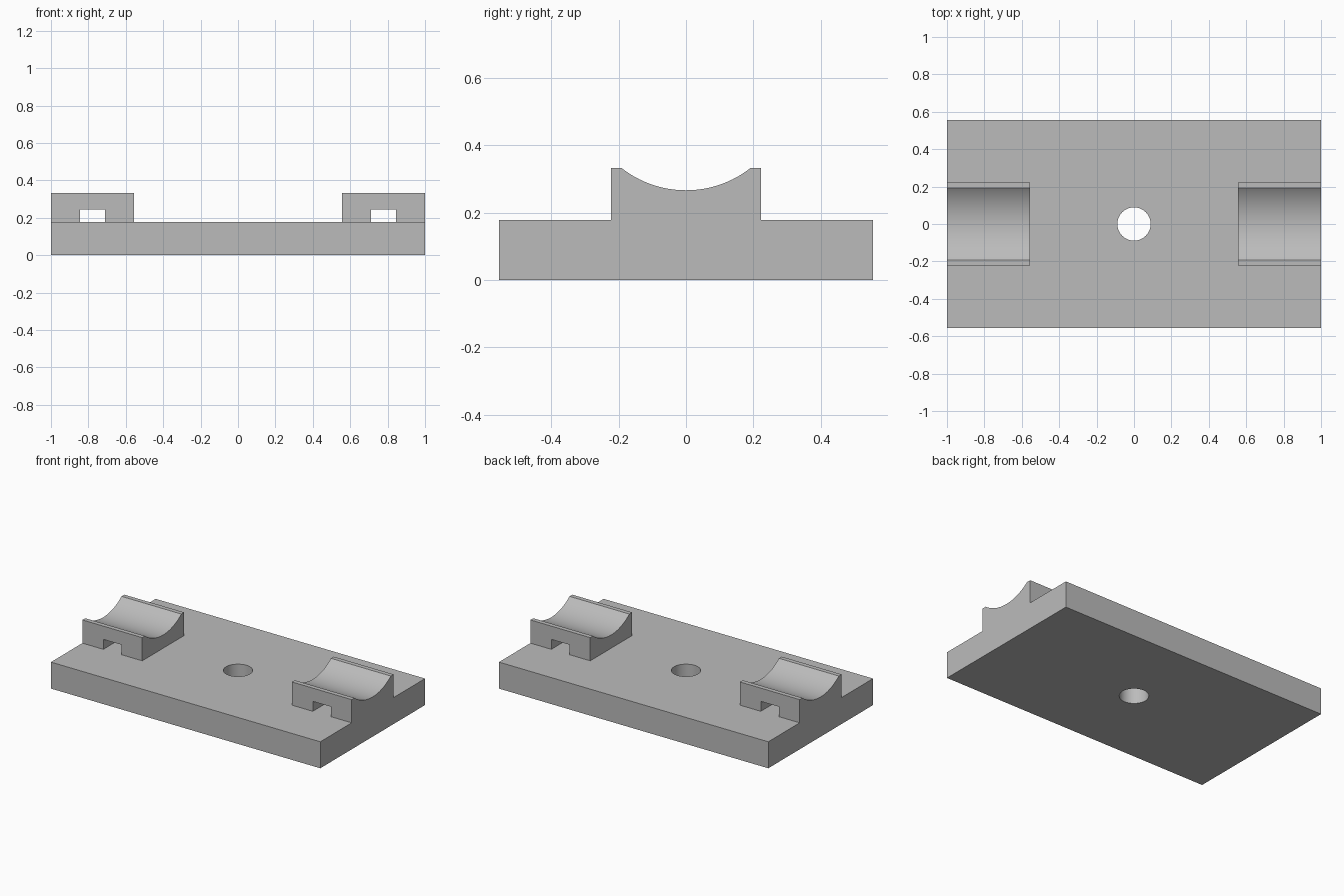
import bpy, bmesh, math
from mathutils import Matrix, Vector

cube = bpy.data.objects.get("Cube")
if cube:
    bpy.data.objects.remove(cube, do_unlink=True)

U = 2 / 90                      # one design unit, 90 along the plate
PLATE = (90, 50, 8)
SADDLE_LEN, SADDLE_HALF, SADDLE_TOP = 20, 10, 15
CRADLE_R, CRADLE_LOW = 14, 12
SLOT_MIN, SLOT_MAX, SLOT_TOP = 32, 38, 11

grey = bpy.data.materials.new("plain grey")
grey.use_nodes = True
colour = (0.5, 0.5, 0.5, 1)
grey.diffuse_color = colour
grey.node_tree.nodes["Principled BSDF"].inputs["Base Color"].default_value = colour


def finish(name, bm):
    bmesh.ops.recalc_face_normals(bm, faces=bm.faces)
    mesh = bpy.data.meshes.new(name)
    bm.to_mesh(mesh)
    bm.free()
    mesh.materials.append(grey)
    obj = bpy.data.objects.new(name, mesh)
    bpy.context.collection.objects.link(obj)
    return obj


def box(name, low, high):
    low, high = Vector(low) * U, Vector(high) * U
    bm = bmesh.new()
    bmesh.ops.create_cube(bm, size=1, matrix=Matrix.Translation((low + high) / 2)
                          @ Matrix.Diagonal((high - low).to_4d()))
    return finish(name, bm)


def combine(target, tool, operation):
    mod = target.modifiers.new(operation.title(), "BOOLEAN")
    mod.operation, mod.object, mod.solver = operation, tool, "EXACT"
    bpy.ops.object.select_all(action="DESELECT")
    bpy.context.view_layer.objects.active = target
    target.select_set(True)
    bpy.ops.object.modifier_apply(modifier=mod.name)
    bpy.data.objects.remove(tool, do_unlink=True)


def saddle(side):
    # End profile with a concave cradle, extruded along x
    centre = CRADLE_LOW + CRADLE_R
    half = math.acos((centre - SADDLE_TOP) / CRADLE_R)
    steps = 32
    arc = [(CRADLE_R * math.sin(a), centre - CRADLE_R * math.cos(a))
           for a in (half * (2 * i / steps - 1) for i in range(steps + 1))]
    foot = PLATE[2] - 3
    outline = [(-SADDLE_HALF, foot), (-SADDLE_HALF, SADDLE_TOP), *arc,
               (SADDLE_HALF, SADDLE_TOP), (SADDLE_HALF, foot)]
    end = PLATE[0] / 2
    bm = bmesh.new()
    face = bm.faces.new([bm.verts.new((side * end * U, y * U, z * U)) for y, z in outline])
    moved = bmesh.ops.extrude_face_region(bm, geom=[face], use_keep_orig=True)["geom"]
    bmesh.ops.translate(bm, vec=(-side * SADDLE_LEN * U, 0, 0),
                        verts=[v for v in moved if isinstance(v, bmesh.types.BMVert)])
    block = finish("saddle", bm)
    # Strap slot through the foot
    xs = sorted((side * SLOT_MIN, side * SLOT_MAX))
    slot = box("slot_cutter", (xs[0], -20, 0), (xs[1], 20, SLOT_TOP))
    combine(block, slot, "DIFFERENCE")
    return block


# Base plate with the two saddles joined on
body = box("saddle_plate", (-PLATE[0] / 2, -PLATE[1] / 2, 0),
           (PLATE[0] / 2, PLATE[1] / 2, PLATE[2]))
for side in (-1, 1):
    combine(body, saddle(side), "UNION")

# Central bolt hole
bm = bmesh.new()
bmesh.ops.create_cone(bm, cap_ends=True, segments=64, radius1=4 * U, radius2=4 * U, depth=1)
combine(body, finish("hole_cutter", bm), "DIFFERENCE")

bpy.ops.object.shade_smooth_by_angle(angle=math.radians(30))
